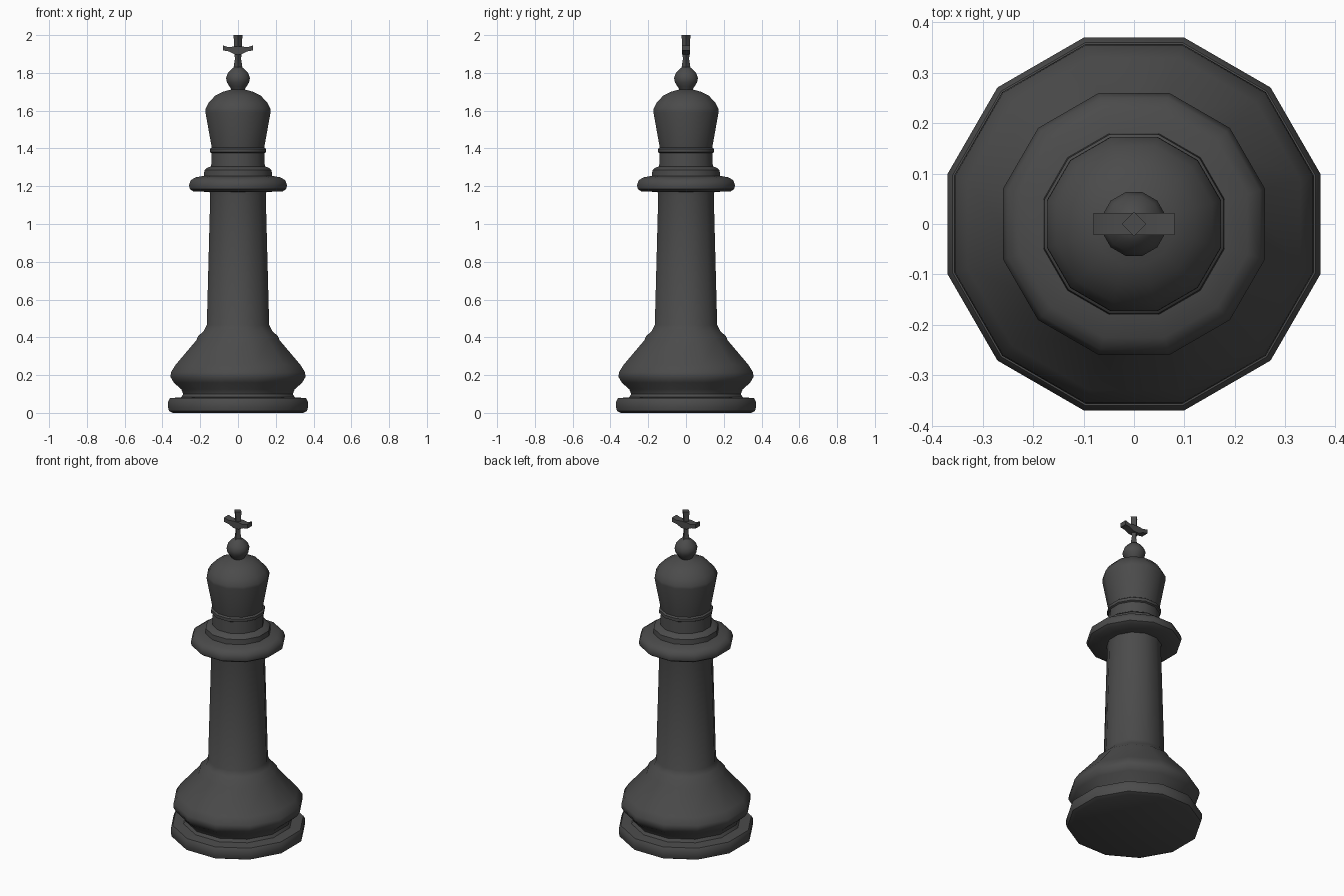
import bpy, bmesh
from math import cos, sin, pi

if "Cube" in bpy.data.objects:
    bpy.data.objects.remove(bpy.data.objects["Cube"])

SIDES = 12
mat = bpy.data.materials.new("dark_grey")
mat.diffuse_color = (0.07, 0.07, 0.07, 1)
mat.use_nodes = True
mat.node_tree.nodes["Principled BSDF"].inputs["Base Color"].default_value = mat.diffuse_color


def finish(name, bm, angle=40):
    bmesh.ops.recalc_face_normals(bm, faces=bm.faces[:])
    me = bpy.data.meshes.new(name)
    bm.to_mesh(me)
    bm.free()
    me.materials.append(mat)
    ob = bpy.data.objects.new(name, me)
    bpy.context.collection.objects.link(ob)
    bpy.ops.object.select_all(action='DESELECT')
    ob.select_set(True)
    bpy.context.view_layer.objects.active = ob
    bpy.ops.object.shade_smooth_by_angle(angle=angle * pi / 180)
    return ob


def lathe(name, profile, sides=SIDES, start=pi / SIDES, flat_fit=True):
    """Turn (radius, height) points; radii are measured to the flats if flat_fit."""
    bm = bmesh.new()
    k = 1 / cos(pi / sides) if flat_fit else 1
    rings = [[bm.verts.new((r * k * cos(start + 2 * pi * i / sides),
                            r * k * sin(start + 2 * pi * i / sides), z))
              for i in range(sides)] for r, z in profile]
    for a, b in zip(rings, rings[1:]):
        for i in range(sides):
            j = (i + 1) % sides
            bm.faces.new((a[i], a[j], b[j], b[i]))
    bm.faces.new(rings[0][::-1])
    bm.faces.new(rings[-1])
    return finish(name, bm)


# One continuous turned body: foot, bell, column, collar, crown, bead
lathe("turned_body", [
    # foot
    (0.345, 0), (0.365, 0.01), (0.37, 0.03), (0.37, 0.06), (0.36, 0.078), (0.30, 0.083),
    # bell
    (0.29, 0.10), (0.30, 0.125), (0.34, 0.16), (0.357, 0.19), (0.355, 0.215),
    (0.33, 0.255), (0.22, 0.385), (0.212, 0.405),
    # column
    (0.18, 0.435), (0.165, 0.465), (0.147, 1.15), (0.15, 1.17),
    # collar
    (0.235, 1.172), (0.255, 1.185), (0.26, 1.205), (0.25, 1.232), (0.225, 1.247),
    (0.18, 1.255), (0.178, 1.285), (0.165, 1.297), (0.142, 1.305), (0.139, 1.375),
    # crown
    (0.148, 1.38), (0.148, 1.398), (0.139, 1.405), (0.173, 1.595), (0.172, 1.61),
    (0.155, 1.643), (0.12, 1.68), (0.08, 1.7), (0.035, 1.712),
    # bead
    (0.045, 1.728), (0.059, 1.75), (0.063, 1.773), (0.055, 1.797), (0.035, 1.82), (0.018, 1.832),
])

# Upright of the cross, flared at both ends
lathe("cross_post", [(0.024, 1.82), (0.021, 1.845), (0.016, 1.875), (0.022, 1.915),
                     (0.02, 1.95), (0.024, 2.0)], sides=4, start=0, flat_fit=False)

# Cross arms: outline mirrored left to right, given depth in y
half_top = [(0.02, 1.94), (0.05, 1.936), (0.08, 1.946)]
half_low = [(0.08, 1.919), (0.05, 1.914), (0.018, 1.898)]
half = half_top + half_low
outline = half + [(-x, z) for x, z in reversed(half)]
bm = bmesh.new()
face = bm.faces.new([bm.verts.new((x, -0.022, z)) for x, z in outline])
ext = bmesh.ops.extrude_face_region(bm, geom=[face])
bmesh.ops.translate(bm, vec=(0, 0.044, 0),
                    verts=[v for v in ext["geom"] if isinstance(v, bmesh.types.BMVert)])
finish("cross_arms", bm)
